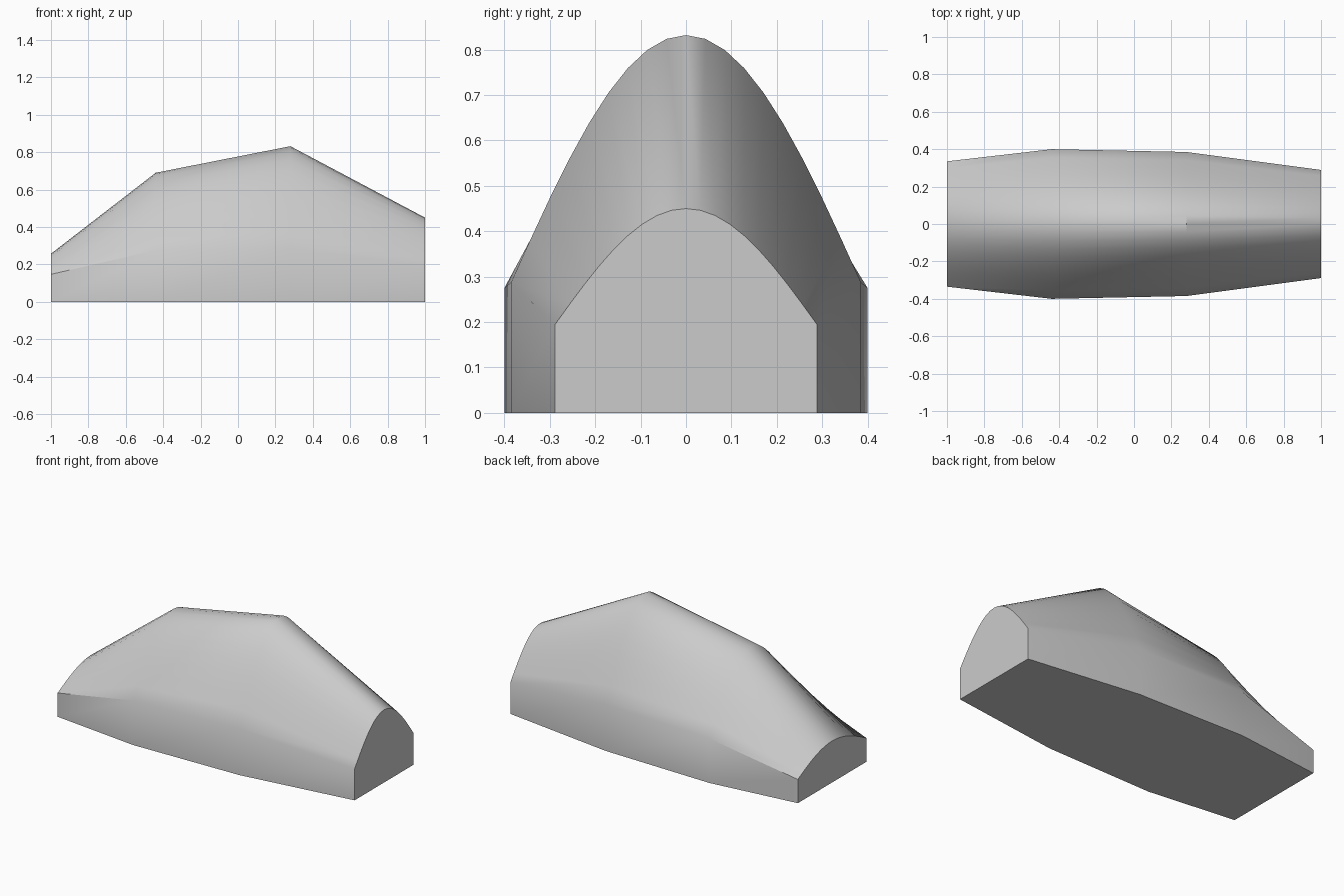
import bpy
import bmesh
import math

default = bpy.data.objects.get("Cube")
if default:
    bpy.data.objects.remove(default, do_unlink=True)

# Plain grey for the whole hull
grey = bpy.data.materials.new("plain grey")
grey.use_nodes = True
colour = (0.6, 0.6, 0.6, 1)
grey.diffuse_color = colour
grey.node_tree.nodes["Principled BSDF"].inputs["Base Color"].default_value = colour

# Cross-sections along the length: x, half width, wall height, crown height
SECTIONS = [
    (-1.0, 0.335, 0.147, 0.257),
    (-0.44, 0.4, 0.275, 0.69),
    (0.28, 0.385, 0.288, 0.832),
    (1.0, 0.289, 0.194, 0.45),
]
STEPS = 18


def section_ring(bm, x, half, wall, crown):
    """Upright walls topped by a cosine arch."""
    points = [(-half, 0)]
    for i in range(STEPS + 1):
        t = 2 * i / STEPS - 1
        points.append((half * t, wall + (crown - wall) * math.cos(t * math.pi / 2)))
    points.append((half, 0))
    return [bm.verts.new((x, y, z)) for y, z in points]


# Loft the sections into one closed hull
bm = bmesh.new()
rings = [section_ring(bm, *s) for s in SECTIONS]
for a, b in zip(rings, rings[1:]):
    for i in range(len(a)):
        j = (i + 1) % len(a)
        bm.faces.new((a[i], a[j], b[j], b[i]))
bm.faces.new(rings[0])
bm.faces.new(rings[-1])
bmesh.ops.recalc_face_normals(bm, faces=bm.faces[:])

mesh = bpy.data.meshes.new("arched_hull")
bm.to_mesh(mesh)
bm.free()
mesh.materials.append(grey)
hull = bpy.data.objects.new("arched_hull", mesh)
bpy.context.collection.objects.link(hull)

# Smooth the arch, keep the caps and floor crisp
bpy.ops.object.select_all(action="DESELECT")
hull.select_set(True)
bpy.context.view_layer.objects.active = hull
bpy.ops.object.shade_smooth_by_angle(angle=math.radians(35))
